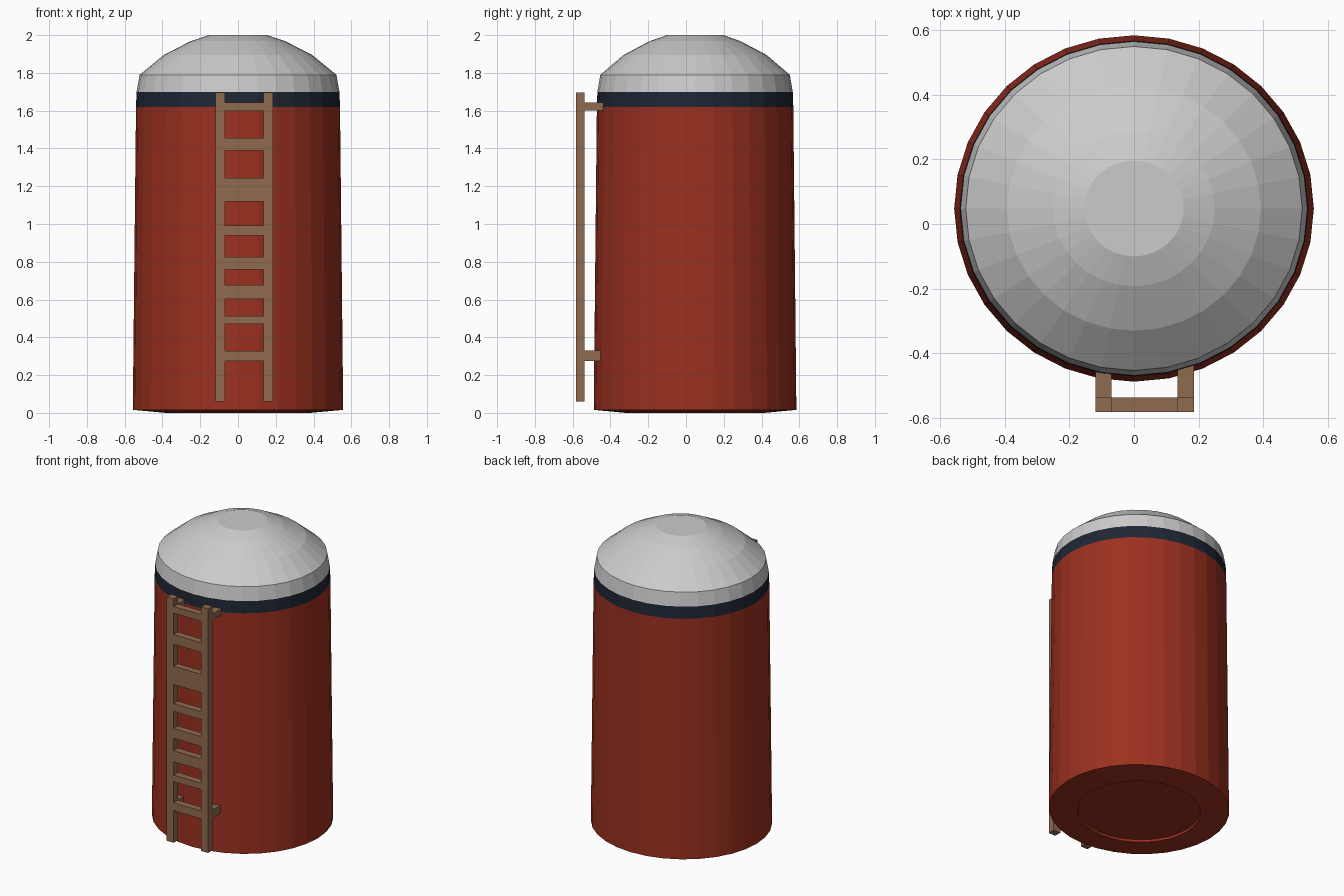
import bpy, bmesh, math

if "Cube" in bpy.data.objects:
    bpy.data.objects.remove(bpy.data.objects["Cube"])

SIDES = 32
CY = 0.048        # tank axis sits slightly behind the origin
Y_RATIO = 0.963   # tank is slightly narrower front to back


def material(name, rgb):
    m = bpy.data.materials.new(name)
    m.diffuse_color = (*rgb, 1)
    m.use_nodes = True
    m.node_tree.nodes["Principled BSDF"].inputs["Base Color"].default_value = m.diffuse_color
    return m


def finish(name, bm, mat=None):
    mesh = bpy.data.meshes.new(name)
    bm.to_mesh(mesh)
    bm.free()
    ob = bpy.data.objects.new(name, mesh)
    bpy.context.collection.objects.link(ob)
    if mat:
        mesh.materials.append(mat)
    return ob


def lathe(name, profile, mat=None, cap_start=False, cap_end=False):
    """Flat-faced revolve of (radius, z) points, listed from bottom to top."""
    bm = bmesh.new()
    rings = []
    for r, z in profile:
        angles = [2 * math.pi * i / SIDES for i in range(SIDES)]
        rings.append([bm.verts.new((r * math.cos(a), CY + Y_RATIO * r * math.sin(a), z))
                      for a in angles])
    for low, high in zip(rings, rings[1:]):
        for i in range(SIDES):
            j = (i + 1) % SIDES
            bm.faces.new((low[i], low[j], high[j], high[i]))
    if cap_start:
        bm.faces.new(rings[0][::-1])
    if cap_end:
        bm.faces.new(rings[-1])
    return finish(name, bm, mat)


def box(name, x, y, z, mat):
    bm = bmesh.new()
    bmesh.ops.create_cube(bm, size=1)
    for v in bm.verts:
        v.co = [(lo + hi) / 2 + c * (hi - lo) for c, (lo, hi) in zip(v.co, (x, y, z))]
    return finish(name, bm, mat)


red = material("red_paint", (0.33, 0.03, 0.014))
navy = material("navy_paint", (0.013, 0.02, 0.035))
wood = material("brown_wood", (0.28, 0.145, 0.08))

# Tank body with a shallow recess underneath
lathe("tank_body", [(0.375, 0.014), (0.38, 0.0), (0.557, 0.016), (0.54, 1.62)],
      red, cap_start=True)

# Dark band and domed roof
lathe("roof_band", [(0.54, 1.62), (0.537, 1.70)], navy)
lathe("dome_roof", [(0.537, 1.70), (0.521, 1.79), (0.393, 1.895),
                    (0.25, 1.968), (0.154, 2.0)], cap_end=True)

# Ladder rails, with stand-off brackets into the tank wall
FRONT = (-0.583, -0.537)
RAILS = {"left": (-0.12, -0.069), "right": (0.134, 0.186)}
for side, x in RAILS.items():
    box(f"ladder_rail_{side}", x, FRONT, (0.06, 1.695), wood)
    box(f"upper_bracket_{side}", x, (-0.537, -0.425), (1.60, 1.643), wood)
    box(f"lower_bracket_{side}", x, (-0.537, -0.44), (0.275, 0.33), wood)

# Unevenly spaced rungs
RUNGS = [(0.275, 0.328), (0.47, 0.514), (0.603, 0.677), (0.76, 0.826),
         (0.94, 0.992), (1.12, 1.243), (1.39, 1.455), (1.598, 1.643)]
for i, z in enumerate(RUNGS):
    box(f"ladder_rung_{i + 1}", (-0.069, 0.134), FRONT, z, wood)
